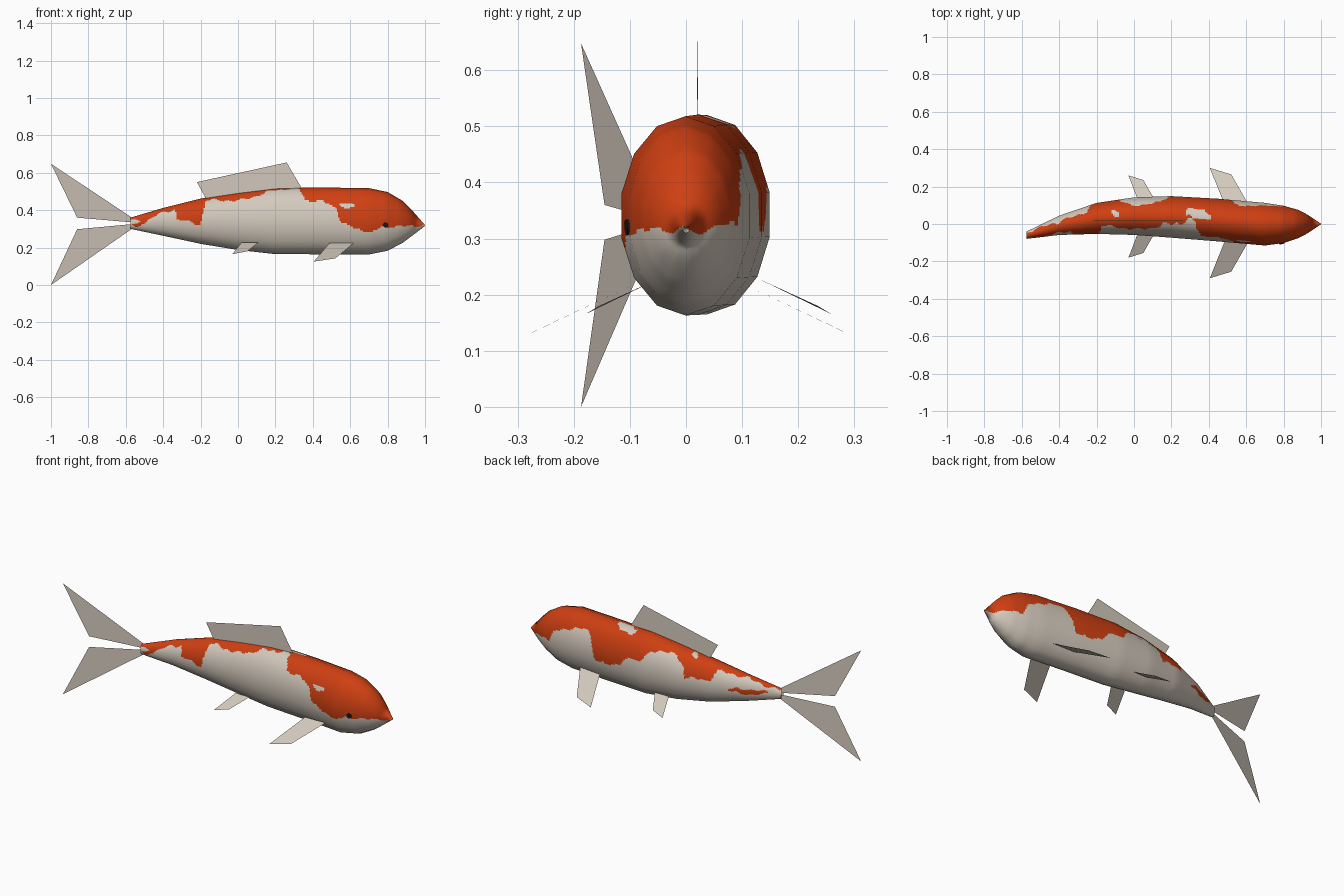
import bpy, bmesh, math
from mathutils import Vector

if "Cube" in bpy.data.objects:
    bpy.data.objects.remove(bpy.data.objects["Cube"], do_unlink=True)


def material(name, rgb):
    m = bpy.data.materials.new(name)
    m.use_nodes = True
    m.diffuse_color = (*rgb, 1)
    bsdf = m.node_tree.nodes["Principled BSDF"]
    bsdf.inputs["Base Color"].default_value = (*rgb, 1)
    bsdf.inputs["Roughness"].default_value = 0.6
    return m


cream = material("cream white", (0.66, 0.59, 0.51))
orange = material("deep orange", (0.62, 0.05, 0.006))
black = material("eye black", (0.01, 0.01, 0.01))


def lerp_table(table, x):
    """Interpolate the remaining columns of a table sorted by its first one."""
    x = min(max(x, table[0][0]), table[-1][0])
    for a, b in zip(table, table[1:]):
        if x <= b[0]:
            t = (x - a[0]) / (b[0] - a[0])
            return [p + (q - p) * t for p, q in zip(a[1:], b[1:])]


def add_object(name, bm, mats):
    mesh = bpy.data.meshes.new(name)
    bm.to_mesh(mesh)
    bm.free()
    for m in mats:
        mesh.materials.append(m)
    ob = bpy.data.objects.new(name, mesh)
    bpy.context.collection.objects.link(ob)
    return ob


# Body stations: x, centre y, half width, top z, bottom z
STATIONS = [
    (-.575, -.06, .02, .36, .30), (-.4, -.007, .053, .412, .263),
    (-.2, .03, .085, .462, .22), (0, .042, .103, .497, .187),
    (.2, .038, .114, .52, .165), (.45, .021, .117, .521, .164),
    (.7, -.001, .117, .518, .163), (.8, -.002, .102, .497, .183),
    (.88, 0, .077, .45, .225), (.93, 0, .05, .4, .262),
    (1, 0, .002, .32, .316)]
SIDES, CUTS, STEP = 14, 8, 0.008

# Lower edge of the orange back on each flank: x, z
RIGHT_EDGE = [
    (-.575, .35), (-.5, .337), (-.42, .38), (-.335, .406), (-.325, .35),
    (-.2, .325), (-.185, .39), (-.17, .455), (0, .45), (.1, .476),
    (.19, .508), (.33, .516), (.36, .455), (.46, .445), (.53, .41),
    (.545, .345), (.6, .31), (.72, .28), (.77, .312), (1, .318)]
LEFT_EDGE = [
    (-.575, .352), (-.37, .412), (-.25, .425), (-.23, .38), (-.08, .365),
    (-.07, .415), (-.01, .465), (.08, .47), (.14, .45), (.2, .39),
    (.27, .397), (.32, .34), (.43, .31), (.5, .316), (.52, .4),
    (.55, .457), (.65, .447), (.79, .388), (.82, .33), (1, .312)]
# Loose patches: left flank?, x, z, radius x, radius z, orange?
PATCHES = [
    (False, .585, .425, .04, .012, False), (False, -.53, .325, .035, .01, True),
    (True, .345, .513, .07, .012, False), (True, -.42, .336, .1, .014, True),
    (True, -.1, .472, .02, .006, False)]


def is_orange(p):
    left = p.y > lerp_table(STATIONS, p.x)[0]
    wobble = .004 * math.sin(p.x * 90) + .004 * math.sin(p.x * 43 + 1)
    for side, x, z, rx, rz, colour in PATCHES:
        if side == left and ((p.x - x) / rx) ** 2 + ((p.z - z + wobble) / rz) ** 2 < 1:
            return colour
    edge = lerp_table(LEFT_EDGE if left else RIGHT_EDGE, p.x)[0]
    return p.z > edge + wobble


def ring(x):
    """Faceted oval cross-section, each side split for the colour pattern."""
    cy, ry, top, bottom = lerp_table(STATIONS, x)
    corners = []
    for i in range(SIDES):
        a = math.pi / 2 + math.tau * i / SIDES
        corners.append(Vector((x, cy + ry * math.cos(a),
                               (top + bottom) / 2 + (top - bottom) / 2 * math.sin(a))))
    return [p.lerp(corners[(i + 1) % SIDES], k / CUTS)
            for i, p in enumerate(corners) for k in range(CUTS)]


def oval_field(x, y, z):
    cy, ry, top, bottom = lerp_table(STATIONS, x)
    ry, rz = max(ry, .02), max((top - bottom) / 2, .02)
    return ((y - cy) / ry) ** 2 + ((z - (top + bottom) / 2) / rz) ** 2


def round_normal(p):
    """Normal of the rounded form, so that the facets shade smoothly."""
    x, y, z = p
    h, e = .03, .001
    lo, hi = max(x - h, -.575), min(x + h, 1)
    return Vector(((oval_field(hi, y, z) - oval_field(lo, y, z)) / (hi - lo),
                   (oval_field(x, y + e, z) - oval_field(x, y - e, z)) / (2 * e),
                   (oval_field(x, y, z + e) - oval_field(x, y, z - e)) / (2 * e))).normalized()


# Body
bm = bmesh.new()
xs = []
for a, b in zip(STATIONS, STATIONS[1:]):
    n = math.ceil((b[0] - a[0]) / STEP)
    xs += [a[0] + (b[0] - a[0]) * i / n for i in range(n)]
xs.append(STATIONS[-1][0])
rings = [[bm.verts.new(p) for p in ring(x)] for x in xs]
count = SIDES * CUTS
for r, s in zip(rings, rings[1:]):
    for i in range(count):
        j = (i + 1) % count
        bm.faces.new((r[i], r[j], s[j], s[i]))
bm.faces.new(rings[0])
bm.faces.new(rings[-1])
bmesh.ops.recalc_face_normals(bm, faces=bm.faces)
for f in bm.faces:
    f.smooth = True
    f.material_index = int(is_orange(f.calc_center_median()))
body = add_object("body", bm, [cream, orange])
body.data.normals_split_custom_set_from_vertices(
    [round_normal(v.co) for v in body.data.vertices])


# Fins: thin flat sheets
def fin(name, points):
    bm = bmesh.new()
    bm.faces.new([bm.verts.new(p) for p in points])
    return add_object(name, bm, [cream])


fin("dorsal_fin", [(-.165, .022, .45), (-.22, .02, .55), (.26, .02, .655), (.345, .022, .51)])


def tail_lobe(name, outline):
    fin(name, [(x, -.06 + (x + .575) * .299, z) for x, z in outline])


tail_lobe("upper_tail_fin", [(-.57, .335), (-.86, .36), (-1, .648), (-.57, .362)])
tail_lobe("lower_tail_fin", [(-.57, .325), (-.86, .298), (-1, 0), (-.57, .298)])

for side, s in (("left", 1), ("right", -1)):
    fin(side + "_pectoral_fin", [
        (.49, .005 + s * .085, .225), (.405, .005 + s * .295, .125),
        (.52, .005 + s * .26, .142), (.62, .005 + s * .085, .225)])
    fin(side + "_pelvic_fin", [
        (.02, .04 + s * .09, .228), (-.03, .04 + s * .22, .165),
        (.05, .04 + s * .195, .18), (.11, .04 + s * .09, .228)])

# Eye: thin disc resting on the right cheek
spot = Vector((.79, -.104, .32))
normal = round_normal(spot)
bm = bmesh.new()
bmesh.ops.create_cone(bm, cap_ends=True, segments=12, radius1=.014, radius2=.014, depth=.006)
eye = add_object("right_eye", bm, [black])
eye.location = spot
eye.rotation_euler = normal.to_track_quat('Z', 'Y').to_euler()
